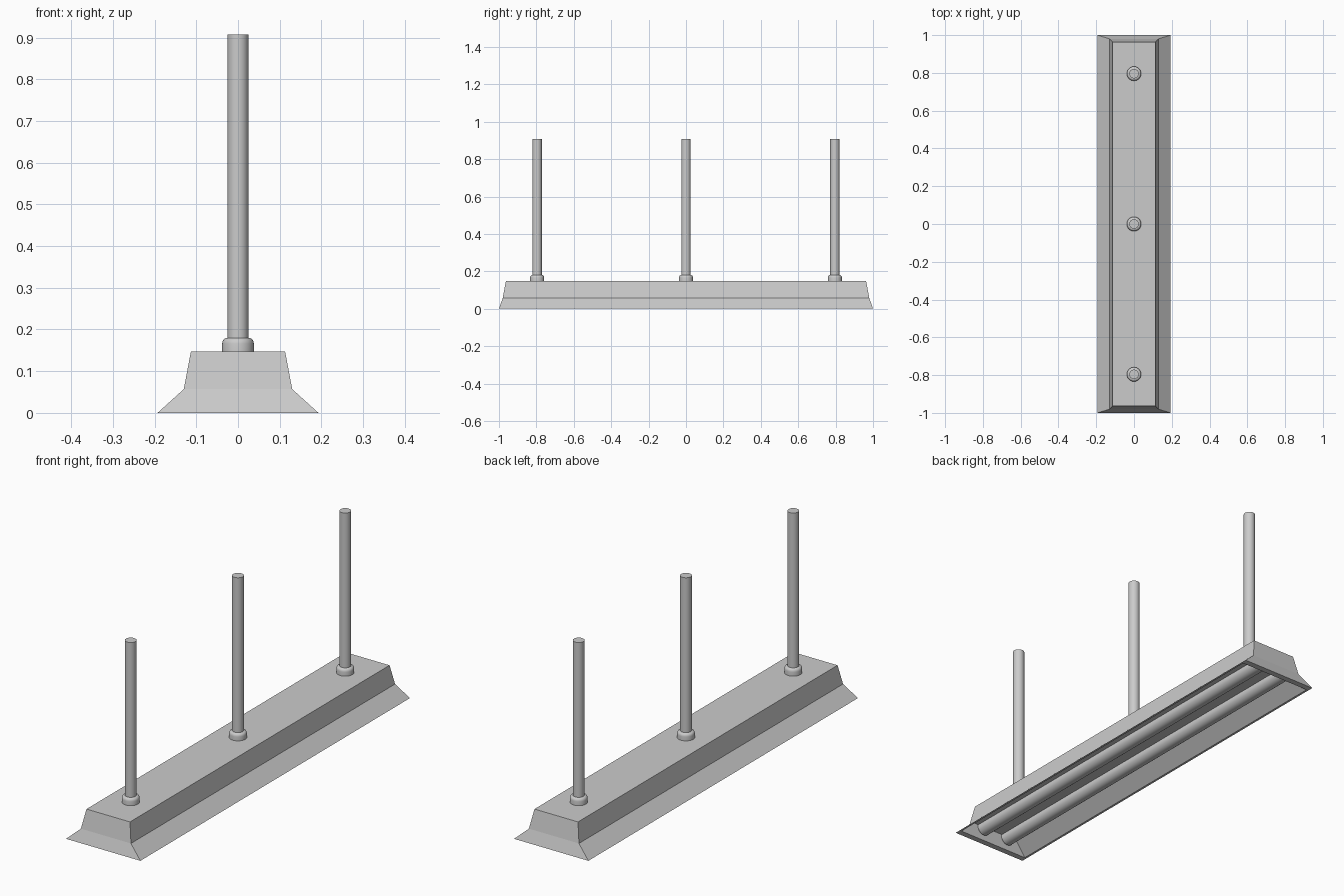
import bpy, bmesh, math

if "Cube" in bpy.data.objects:
    bpy.data.objects.remove(bpy.data.objects["Cube"])


def finish(name, bm, smooth=False):
    bmesh.ops.recalc_face_normals(bm, faces=bm.faces)
    me = bpy.data.meshes.new(name)
    bm.to_mesh(me)
    bm.free()
    ob = bpy.data.objects.new(name, me)
    bpy.context.collection.objects.link(ob)
    if smooth:
        bpy.ops.object.select_all(action='DESELECT')
        ob.select_set(True)
        bpy.context.view_layer.objects.active = ob
        bpy.ops.object.shade_smooth_by_angle(angle=math.radians(40))
    return ob


def loft(name, rings, smooth=False, caps=True):
    """Skin a list of closed rings of points."""
    bm = bmesh.new()
    loops = [[bm.verts.new(p) for p in ring] for ring in rings]
    n = len(loops[0])
    for a, b in zip(loops, loops[1:]):
        for i in range(n):
            j = (i + 1) % n
            bm.faces.new((a[i], a[j], b[j], b[i]))
    if caps:
        bm.faces.new(loops[0])
        bm.faces.new(loops[-1])
    return finish(name, bm, smooth)


def rect(x, y, z):
    return [(-x, -y, z), (x, -y, z), (x, y, z), (-x, y, z)]


def circle(r, z, y, n=32):
    return [(r * math.cos(2 * math.pi * i / n),
             y + r * math.sin(2 * math.pi * i / n), z) for i in range(n)]


# Housing: recessed reflector ceiling, rim, flared skirt, tapered top box
loft("lamp_housing", [
    rect(0.121, 0.955, 0.056),
    rect(0.183, 0.972, 0.0),
    rect(0.193, 1.0, 0.0),
    rect(0.130, 0.98, 0.057),
    rect(0.113, 0.963, 0.147),
])

# Two light tubes under the reflector
for side, x in (("left", -0.068), ("right", 0.068)):
    r, z, n = 0.033, 0.048, 32
    rings = [[(x + r * math.cos(2 * math.pi * i / n), y,
               z + r * math.sin(2 * math.pi * i / n)) for i in range(n)]
             for y in (-0.956, 0.956)]
    loft("light_tube_" + side, rings, smooth=True)

# Hanging rods with rounded collars
for label, y in (("front", -0.796), ("middle", 0.0), ("back", 0.796)):
    loft("hanging_rod_" + label,
         [circle(0.025, 0.147, y), circle(0.025, 0.907, y)], smooth=True)
    profile = [(0.038, 0.146), (0.038, 0.166)]
    profile += [(0.026 + 0.012 * math.cos(a), 0.166 + 0.014 * math.sin(a))
                for a in (math.pi / 8 * k for k in range(1, 5))]
    loft("rod_collar_" + label, [circle(r, z, y) for r, z in profile], smooth=True)
